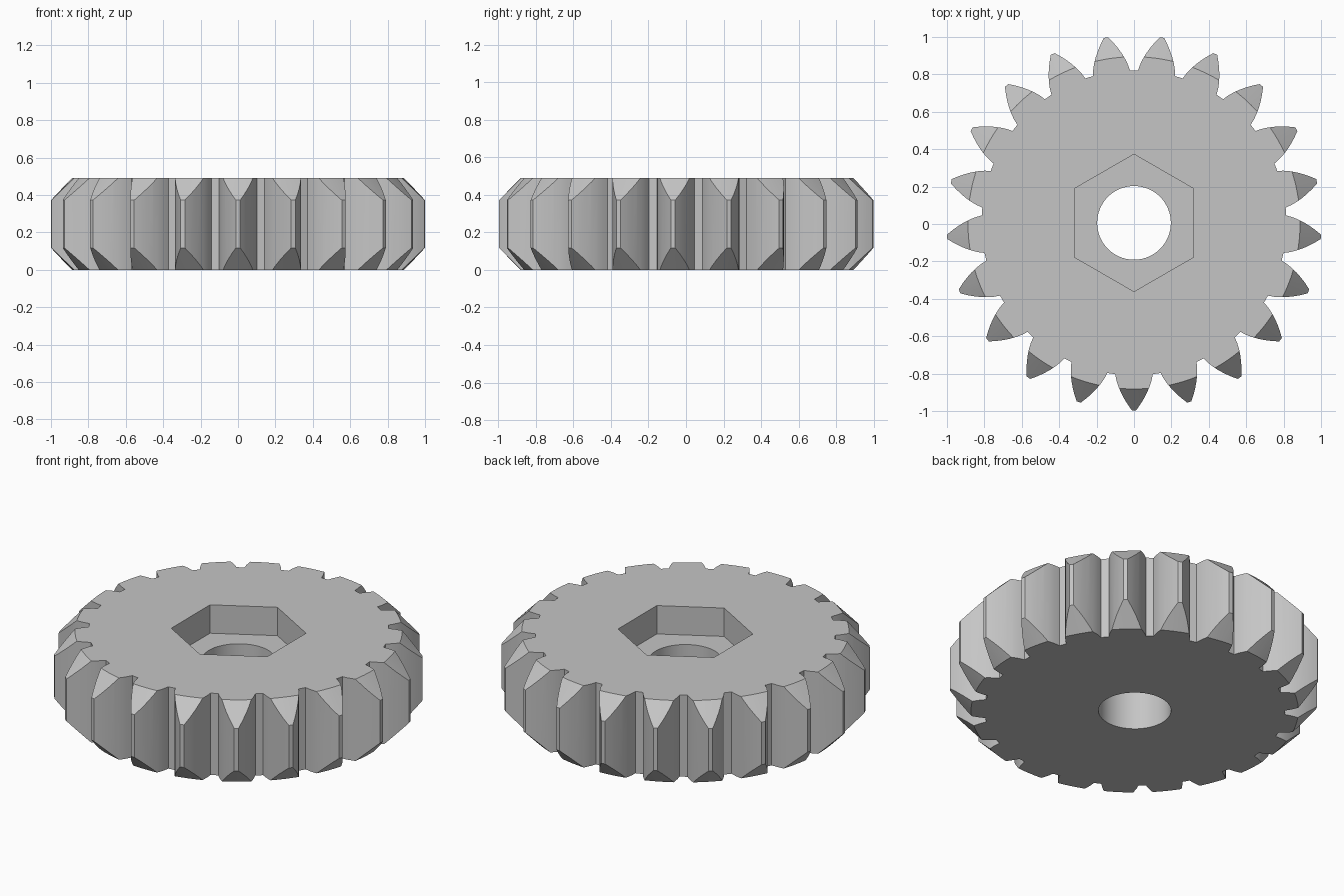
import bpy
import bmesh
from math import pi, sin, cos, tan, acos, radians

old = bpy.data.objects.get("Cube")
if old:
    bpy.data.objects.remove(old, do_unlink=True)

TEETH = 21
HEIGHT = 0.49
TIP_R, ROOT_R, PITCH_R = 1.002, 0.815, 0.913
PRESSURE = radians(30)
CHAMFER_R = 0.888      # radius of the flat faces where the chamfer starts
CHAMFER_SLOPE = 0.97   # radius gained per unit of height
CENTRE_Y = 0.006

grey = bpy.data.materials.new("grey")
grey.use_nodes = True
grey.diffuse_color = (0.56, 0.56, 0.56, 1)
grey.node_tree.nodes["Principled BSDF"].inputs["Base Color"].default_value = grey.diffuse_color


def loft(name, rings):
    """Solid through stacked rings of points, capped at both ends."""
    bm = bmesh.new()
    loops = [[bm.verts.new(p) for p in ring] for ring in rings]
    n = len(loops[0])
    for low, high in zip(loops, loops[1:]):
        for i in range(n):
            j = (i + 1) % n
            bm.faces.new((low[i], low[j], high[j], high[i]))
    bm.faces.new(loops[0][::-1])
    bm.faces.new(loops[-1])
    mesh = bpy.data.meshes.new(name)
    bm.to_mesh(mesh)
    bm.free()
    mesh.materials.append(grey)
    obj = bpy.data.objects.new(name, mesh)
    bpy.context.collection.objects.link(obj)
    return obj


def ring(radius, z, sides, turn=0.0):
    return [(radius * cos(turn + 2 * pi * i / sides),
             radius * sin(turn + 2 * pi * i / sides), z) for i in range(sides)]


def involute(angle):
    return tan(angle) - angle


def half_angle(r):
    """Half the angular width of an involute tooth at radius r."""
    base = PITCH_R * cos(PRESSURE)
    return pi / (2 * TEETH) + involute(PRESSURE) - involute(acos(base / r))


# Toothed outline: one tooth flank up, mirrored flank down, repeated around
STEPS = 6
radii = [ROOT_R + (TIP_R - ROOT_R) * k / STEPS for k in range(STEPS + 1)]
flank = [(r, -half_angle(r)) for r in radii]
tooth = flank + [(r, -a) for r, a in reversed(flank)]
outline = []
for t in range(TEETH):
    middle = -pi / 2 + 2 * pi * t / TEETH
    outline += [(r * cos(middle + a), r * sin(middle + a)) for r, a in tooth]

gear = loft("gear", [[(x, y, z) for x, y in outline] for z in (-0.1, HEIGHT + 0.1)])

# Double cone that trims the blank to height and chamfers the teeth
wide = CHAMFER_R + CHAMFER_SLOPE * HEIGHT / 2
envelope = loft("chamfer_envelope", [ring(CHAMFER_R, 0, 168),
                                     ring(wide, HEIGHT / 2, 168),
                                     ring(CHAMFER_R, HEIGHT, 168)])
# Shaft hole and hexagonal nut recess
hole = loft("shaft_hole_cutter", [ring(0.197, z, 64) for z in (-0.2, 0.8)])
recess = loft("hex_recess_cutter", [ring(0.367, z, 6, pi / 2)
                                    for z in (HEIGHT - 0.17, 0.8)])

bpy.context.view_layer.objects.active = gear
for cutter, operation in ((envelope, 'INTERSECT'), (hole, 'DIFFERENCE'),
                          (recess, 'DIFFERENCE')):
    cutter.hide_render = True
    mod = gear.modifiers.new(cutter.name, 'BOOLEAN')
    mod.object, mod.operation, mod.solver = cutter, operation, 'EXACT'
    bpy.ops.object.modifier_apply(modifier=mod.name)
    bpy.data.objects.remove(cutter, do_unlink=True)

gear.location.y = CENTRE_Y
bpy.ops.object.select_all(action='DESELECT')
gear.select_set(True)
bpy.ops.object.shade_smooth_by_angle(angle=radians(20))
